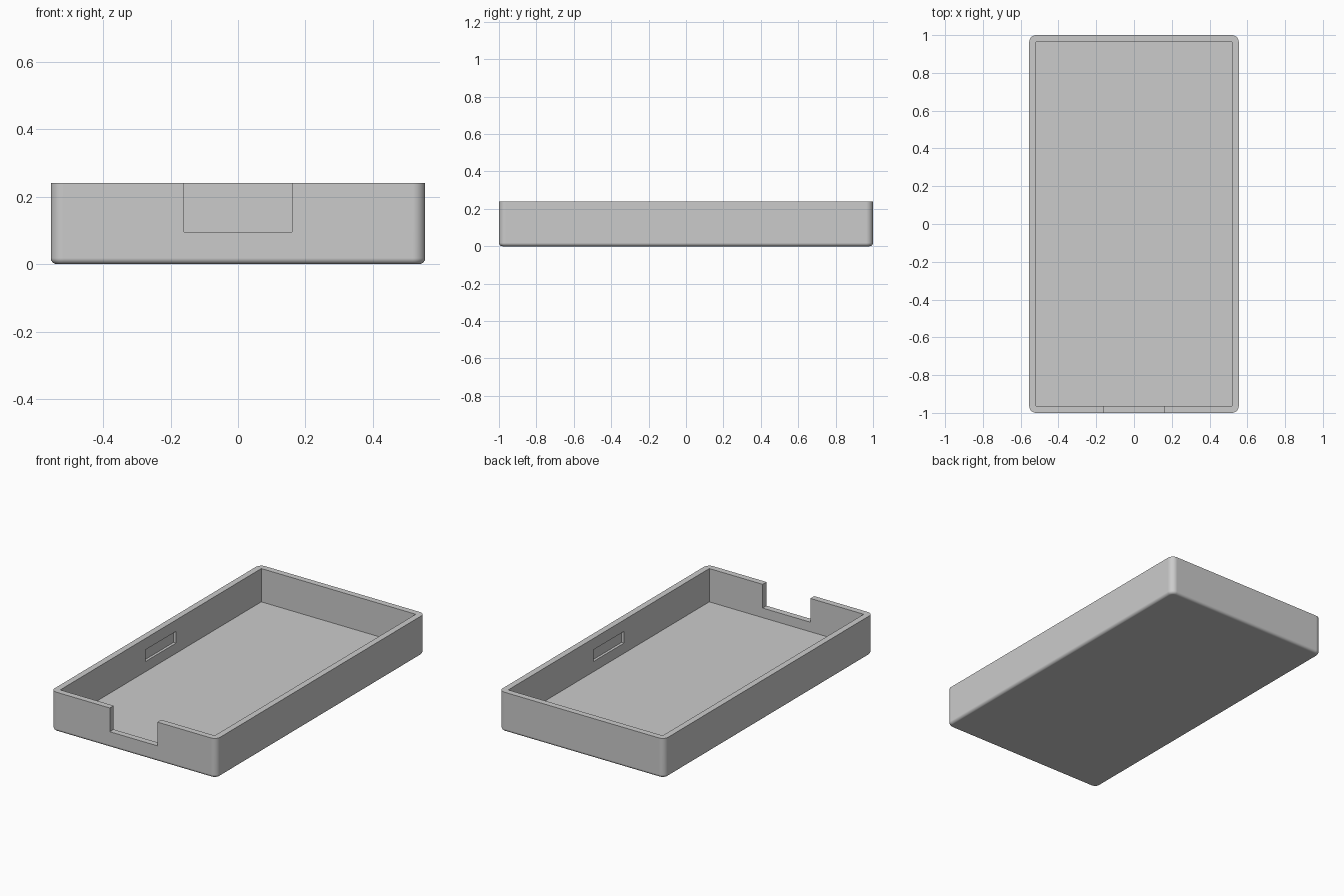
import bpy
import bmesh
import math

if "Cube" in bpy.data.objects:
    bpy.data.objects.remove(bpy.data.objects["Cube"], do_unlink=True)

HALF_X, HALF_Y, HEIGHT = 0.555, 1.0, 0.24
WALL = 0.037
INNER_X, INNER_Y = HALF_X - WALL, HALF_Y - WALL


def make_box(name, low, high, shape=None):
    """Box between two corners, optionally reshaped by a bmesh function."""
    bm = bmesh.new()
    bmesh.ops.create_cube(bm, size=1)
    for v in bm.verts:
        v.co = [h if c > 0 else l for c, l, h in zip(v.co, low, high)]
    if shape:
        shape(bm)
    mesh = bpy.data.meshes.new(name)
    bm.to_mesh(mesh)
    bm.free()
    obj = bpy.data.objects.new(name, mesh)
    bpy.context.collection.objects.link(obj)
    return obj


def round_edges(bm, edges, radius, segments):
    bmesh.ops.bevel(bm, geom=edges, offset=radius, offset_type='OFFSET',
                    segments=segments, profile=0.5, affect='EDGES')


def round_shell(bm):
    # Upright corners first, then the whole bottom rim
    upright = [e for e in bm.edges
               if abs(e.verts[0].co.z - e.verts[1].co.z) > HEIGHT / 2]
    round_edges(bm, upright, WALL, 8)
    bottom = [e for e in bm.edges if all(v.co.z < 0.001 for v in e.verts)]
    round_edges(bm, bottom, 0.018, 5)


# Outer shell of the open tray
tray = make_box("tray", (-HALF_X, -HALF_Y, 0), (HALF_X, HALF_Y, HEIGHT), round_shell)

# Cavity, front notch, and one bar that sinks a pocket into each side wall
pocket_x = INNER_X + 0.016
cutters = [
    make_box("cavity_cutter", (-INNER_X, -INNER_Y, 0.038), (INNER_X, INNER_Y, 0.4)),
    make_box("notch_cutter", (-0.16, -1.1, 0.096), (0.16, -0.8, 0.4)),
    make_box("pocket_cutter", (-pocket_x, -0.147, 0.10), (pocket_x, 0.147, 0.171)),
]
bpy.context.view_layer.objects.active = tray
for cutter in cutters:
    cutter.hide_render = True
    mod = tray.modifiers.new(cutter.name, 'BOOLEAN')
    mod.operation = 'DIFFERENCE'
    mod.solver = 'EXACT'
    mod.object = cutter
    bpy.ops.object.modifier_apply(modifier=mod.name)
    bpy.data.objects.remove(cutter, do_unlink=True)

# Single plain grey
grey = bpy.data.materials.new("light_grey")
grey.use_nodes = True
colour = (0.6, 0.6, 0.6, 1)
grey.diffuse_color = colour
grey.node_tree.nodes["Principled BSDF"].inputs["Base Color"].default_value = colour
tray.data.materials.clear()
tray.data.materials.append(grey)

# Smooth rounded edges, flat walls
bpy.ops.object.select_all(action='DESELECT')
tray.select_set(True)
bpy.ops.object.shade_smooth_by_angle(angle=math.radians(30))
normals = tray.modifiers.new("flat_walls", 'WEIGHTED_NORMAL')
normals.keep_sharp = True
